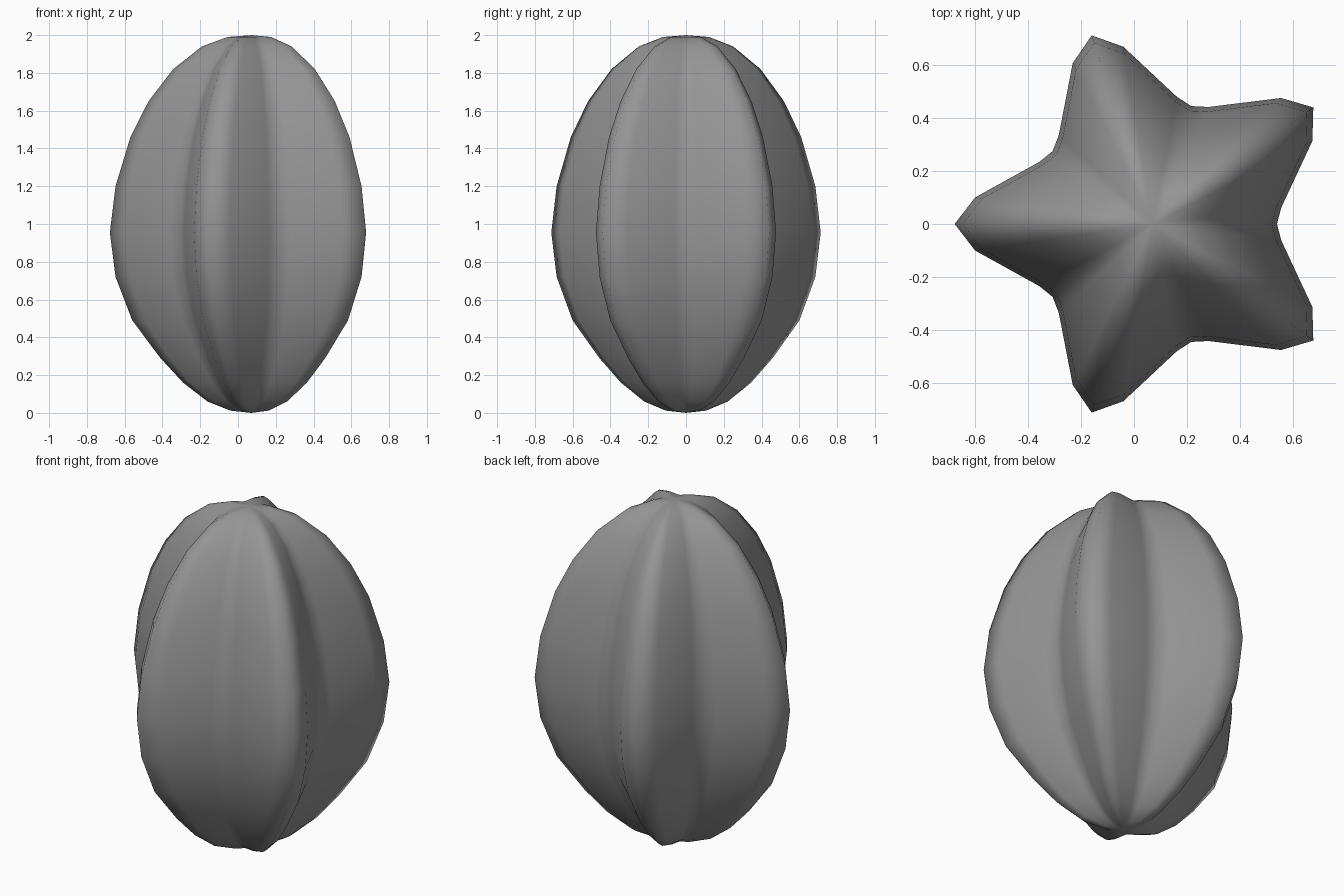
import bpy, bmesh
from math import radians, cos, sin

if "Cube" in bpy.data.objects:
    bpy.data.objects.remove(bpy.data.objects["Cube"])

# Star cross-section at full size: (degrees from ridge, radius), one of five lobes
LOBE = [(0, 0.75), (8.5, 0.68), (28.6, 0.49), (36, 0.469), (43.4, 0.49), (63.5, 0.68)]
# Profile from bottom to top: (height, scale of the cross-section)
RINGS = [(0.012, 0.15), (0.06, 0.31), (0.16, 0.483), (0.29, 0.643), (0.49, 0.842),
         (0.72, 0.96), (0.955, 1.0), (1.2, 0.96), (1.46, 0.855), (1.65, 0.727),
         (1.82, 0.553), (1.94, 0.35), (1.99, 0.17)]
CENTRE_X = 0.0716

bm = bmesh.new()
star = [(radians(180 + 72 * k + a), r) for k in range(5) for a, r in LOBE]
rings = [[bm.verts.new((CENTRE_X + s * r * cos(a), s * r * sin(a), z)) for a, r in star]
         for z, s in RINGS]
bottom = bm.verts.new((CENTRE_X, 0, 0))
top = bm.verts.new((CENTRE_X, 0, 2))

# Skin between rings, closed by fans at both poles
n = len(star)
for i in range(n):
    j = (i + 1) % n
    for lo, hi in zip(rings, rings[1:]):
        bm.faces.new((lo[i], lo[j], hi[j], hi[i]))
    bm.faces.new((bottom, rings[0][j], rings[0][i]))
    bm.faces.new((top, rings[-1][i], rings[-1][j]))
for f in bm.faces:
    f.smooth = True
bmesh.ops.recalc_face_normals(bm, faces=bm.faces[:])

# Ribbed fruit body in dark grey
mesh = bpy.data.meshes.new("star_fruit_body")
bm.to_mesh(mesh)
bm.free()
skin = bpy.data.materials.new("dark_grey_skin")
skin.diffuse_color = (0.3, 0.3, 0.3, 1)
skin.use_nodes = True
skin.node_tree.nodes["Principled BSDF"].inputs["Base Color"].default_value = skin.diffuse_color
mesh.materials.append(skin)
bpy.context.collection.objects.link(bpy.data.objects.new("star_fruit_body", mesh))
